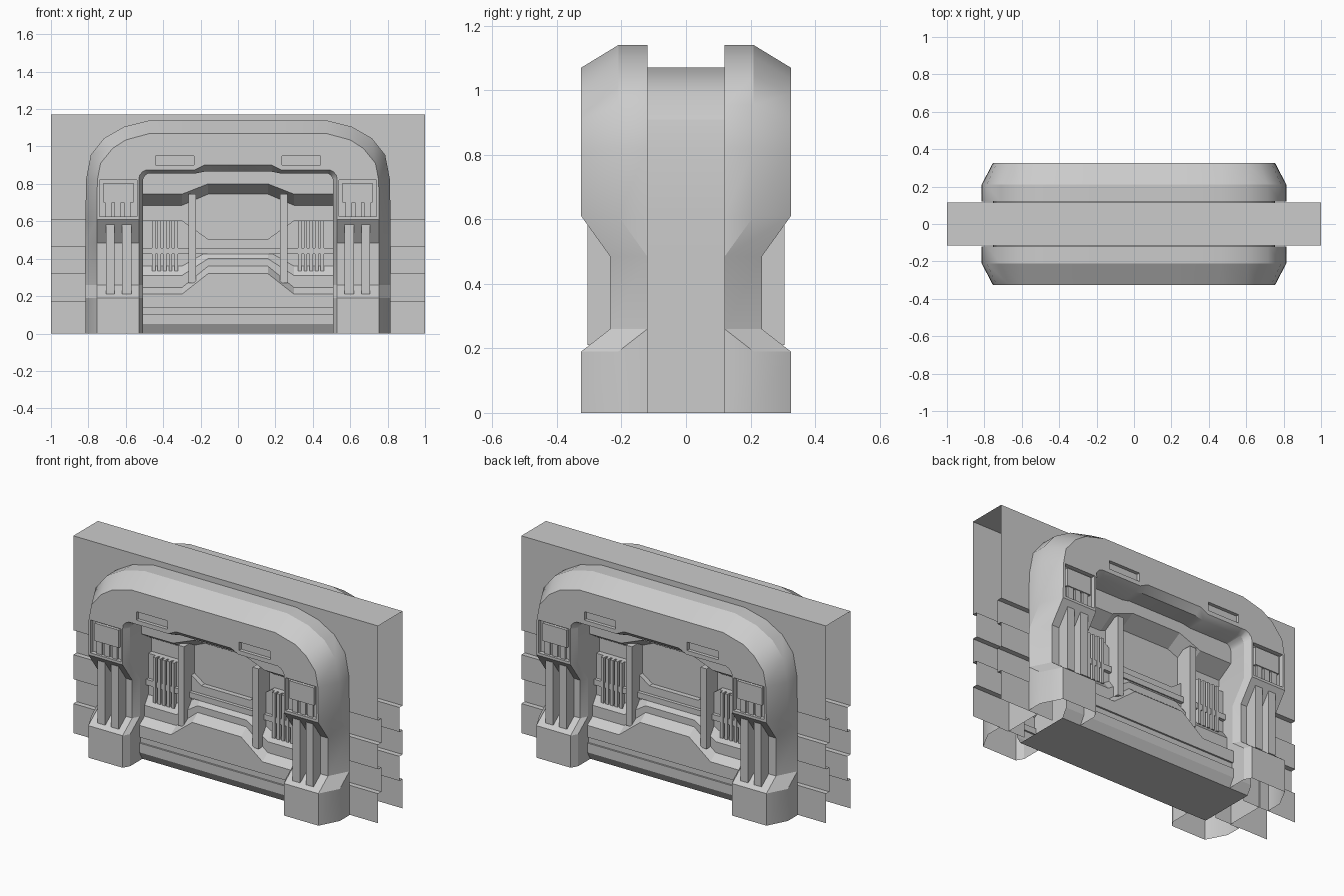
import bpy, bmesh, math

if "Cube" in bpy.data.objects:
    bpy.data.objects.remove(bpy.data.objects["Cube"])

front_parts = []


def finish(name, bm):
    me = bpy.data.meshes.new(name)
    bm.to_mesh(me)
    bm.free()
    ob = bpy.data.objects.new(name, me)
    bpy.context.collection.objects.link(ob)
    front_parts.append(ob)
    return ob


def sheet(name, xs, rows):
    """Skin rows of (y, [z per x]) into an open panel facing -y."""
    bm = bmesh.new()
    grid = [[bm.verts.new((x, y, z)) for x, z in zip(xs, zs)] for y, zs in rows]
    for a, b in zip(grid, grid[1:]):
        for i in range(len(xs) - 1):
            bm.faces.new((a[i], a[i + 1], b[i + 1], b[i]))
    return finish(name, bm)


def boxes(name, spans, both=True):
    """Boxes (x0, x1, y0, y1, z0, z1), repeated on the other side in x."""
    bm = bmesh.new()
    for x0, x1, y0, y1, z0, z1 in spans:
        for s in ((1, -1) if both else (1,)):
            vs = bmesh.ops.create_cube(bm, size=1)["verts"]
            for v in vs:
                v.co = (s * (x0 + x1) / 2 + v.co.x * (x1 - x0),
                        (y0 + y1) / 2 + v.co.y * (y1 - y0),
                        (z0 + z1) / 2 + v.co.z * (z1 - z0))
    return finish(name, bm)


# Arch frame: stations of outer, face-edge, inner-face and opening points
R = 0.09  # pillar recess depth
stations = [((.815, z), (.755, z), (.53, z), (.508, z), d)
            for z, d in ((0, 0), (.19, 0), (.26, R), (.485, R), (.61, 0))]
stations += [
    ((.813, .82), (.752, .82), (.53, .82), (.508, .82), 0),
    ((.787, .955), (.735, .91), (.527, .845), (.506, .83), 0),
    ((.715, 1.045), (.67, .99), (.51, .865), (.497, .845), 0),
    ((.61, 1.105), (.60, 1.035), (.49, .875), (.482, .855), 0),
    ((.47, 1.14), (.47, 1.07), (.46, .875), (.46, .855), 0),
    ((.23, 1.14), (.23, 1.07), (.23, .875), (.23, .855), 0),
    ((.18, 1.14), (.18, 1.07), (.18, .90), (.18, .865), 0)]
path = [(-1, s) for s in stations] + [(1, s) for s in reversed(stations)]

bm = bmesh.new()
rings = []
for sx, (o, f, n, p, d) in path:
    section = [(f, 0), (f, -.12), (o, -.12), (o, -.21 + d), (f, -.325 + d),
               (n, -.325 + d), (p, -.285 + d), (p, 0)]
    rings.append([bm.verts.new((sx * q[0], y, q[1])) for q, y in section])
for a, b in zip(rings, rings[1:]):
    for i in range(8):
        j = (i + 1) % 8
        bm.faces.new((a[i], a[j], b[j], b[i]))
bm.faces.new(rings[0])
bm.faces.new(rings[-1])
bmesh.ops.remove_doubles(bm, verts=bm.verts, dist=1e-4)
bmesh.ops.recalc_face_normals(bm, faces=bm.faces)
frame = finish("arch_frame", bm)

# Recessed lamp slots and display bays cut into the frame
cutter = boxes("recess_cutter", [(.235, .44, -.4, -.305, .90, .95),
                                 (.54, .74, -.4, -.30, .625, .82)])
front_parts.remove(cutter)
cutter.hide_render = True
mod = frame.modifiers.new("recesses", 'BOOLEAN')
mod.operation = 'DIFFERENCE'
mod.solver = 'EXACT'
mod.object = cutter
bpy.context.view_layer.objects.active = frame
frame.select_set(True)
bpy.ops.object.modifier_apply(modifier=mod.name)
bpy.data.objects.remove(cutter)

# Open the pillar feet and the joint with the rear half
bm = bmesh.new()
bm.from_mesh(frame.data)
hidden = [f for f in bm.faces if all(v.co.z < 1e-4 for v in f.verts)
          or all(v.co.y > -1e-4 for v in f.verts)]
bmesh.ops.delete(bm, geom=hidden, context='FACES')
bm.to_mesh(frame.data)
bm.free()
bpy.ops.object.shade_smooth_by_angle(angle=math.radians(28))

# Pillar fins, displays and ribs
boxes("pillar_fins", [(.57, .62, -.305, -.2, .21, .59), (.66, .707, -.305, -.2, .21, .59)])
boxes("display_screens", [(.56, .72, -.318, -.295, .70, .805)])
boxes("display_ribs", [(x, x + .035, -.312, -.295, .625, .70) for x in (.575, .625, .675)])

# Wall with stepped lower courses
wall = [(-.115, 0), (-.115, .175), (-.085, .175), (-.085, .32), (-.115, .32),
        (-.115, .465), (-.085, .465), (-.085, .61), (-.115, .61),
        (-.115, 1.17), (0, 1.17)]
for label, x0, x1 in (("left", -1, -.65), ("right", .65, 1)):
    sheet("wall_" + label, [x0, x1], [(y, [z, z]) for y, z in wall])
sheet("wall_lintel", [-.65, .65], [(y, [z, z]) for y, z in ((-.115, 1.0), (-.115, 1.17), (0, 1.17))])

# Door: layered panels with a raised or dipped middle
door_x = [-.63, -.30, -.16, .16, .30, .63]


def door_rows(rows):
    return [(y, [a, a, b, b, a, a]) for y, a, b in rows]


sheet("door_lower", door_x, door_rows([
    (0, 0, 0), (-.17, 0, 0), (-.20, .05, .05), (-.20, .105, .105),
    (-.19, .105, .105), (-.19, .14, .14), (-.20, .14, .14), (-.20, .21, .32),
    (-.15, .245, .36), (-.15, .31, .40), (-.115, .36, .44),
    (-.115, .605, .505), (-.085, .605, .505), (-.085, .90, .90)]))
sheet("door_upper", door_x, door_rows([
    (-.085, .685, .745), (-.18, .745, .80), (-.18, .89, .89)]))
boxes("door_posts", [(.225, .265, -.185, -.08, .27, .745)])
boxes("door_slats", [(x, x + .018, -.14, -.1, .335, .605)
                     for x in (.322, .352, .382, .412, .442)])
boxes("door_rail", [(-.52, .52, -.135, -.1, .425, .458)], both=False)

# Rear half: same parts turned half a revolution
for ob in front_parts:
    rear = ob.copy()
    rear.name = "rear_" + ob.name
    rear.rotation_euler.z = math.pi
    bpy.context.collection.objects.link(rear)
